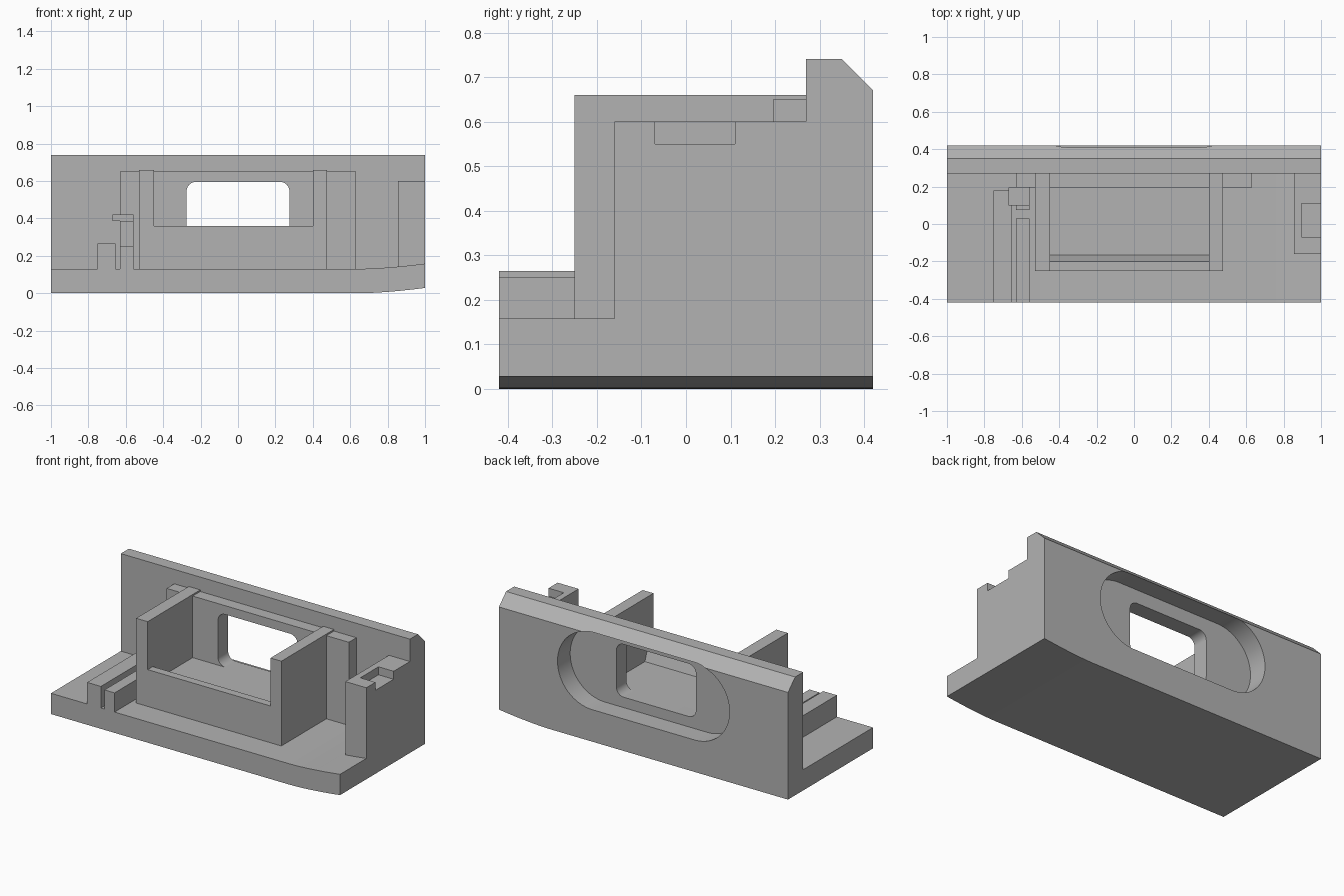
import bpy, bmesh, math
from mathutils import Vector

cube = bpy.data.objects.get("Cube")
if cube:
    bpy.data.objects.remove(cube, do_unlink=True)

grey = bpy.data.materials.new("plain_grey")
grey.use_nodes = True
colour = (0.45, 0.45, 0.45, 1)
grey.diffuse_color = colour
grey.node_tree.nodes["Principled BSDF"].inputs["Base Color"].default_value = colour


def prism(name, profile, axis, start, end):
    """Extrude a 2D profile along axis 'x' (profile is y,z) or 'y' (profile is x,z)."""
    bm = bmesh.new()
    place = (lambda a, b: (start, a, b)) if axis == "x" else (lambda a, b: (a, start, b))
    face = bm.faces.new([bm.verts.new(place(a, b)) for a, b in profile])
    out = bmesh.ops.extrude_face_region(bm, geom=[face])
    step = Vector((end - start, 0, 0)) if axis == "x" else Vector((0, end - start, 0))
    moved = [g for g in out["geom"] if isinstance(g, bmesh.types.BMVert)]
    bmesh.ops.translate(bm, verts=moved, vec=step)
    bmesh.ops.recalc_face_normals(bm, faces=bm.faces[:])
    mesh = bpy.data.meshes.new(name)
    bm.to_mesh(mesh)
    bm.free()
    mesh.materials.append(grey)
    obj = bpy.data.objects.new(name, mesh)
    bpy.context.collection.objects.link(obj)
    return obj


def block(name, x, y, z):
    return prism(name, [(x[0], z[0]), (x[1], z[0]), (x[1], z[1]), (x[0], z[1])], "y", *y)


def rounded(width, height, radius, cz, steps=16):
    """Rounded rectangle outline in x,z, centred on x = 0."""
    pts = []
    for q, (sx, sz) in enumerate([(1, 1), (-1, 1), (-1, -1), (1, -1)]):
        for i in range(steps + 1):
            a = math.pi / 2 * (q + i / steps)
            pts.append((sx * (width / 2 - radius) + radius * math.cos(a),
                        cz + sz * (height / 2 - radius) + radius * math.sin(a)))
    # drop doubled points where straight runs vanish
    return [p for i, p in enumerate(pts) if math.dist(p, pts[i - 1]) > 1e-5]


def cut(obj, *cutters):
    bpy.context.view_layer.objects.active = obj
    for c in cutters:
        mod = obj.modifiers.new("cut", "BOOLEAN")
        mod.operation = "DIFFERENCE"
        mod.solver = "EXACT"
        mod.object = c
        bpy.ops.object.modifier_apply(modifier=mod.name)


def smooth(obj):
    bpy.ops.object.select_all(action="DESELECT")
    obj.select_set(True)
    bpy.context.view_layer.objects.active = obj
    bpy.ops.object.shade_smooth_by_angle(angle=math.radians(25))


# Base plate, bending upward toward its left end
FLOOR = 0.13
bend = [(0.65 + 0.35 * i / 8, 0.028 * (i / 8) ** 1.6) for i in range(9)]
base = prism("base_plate",
             [(-1, 0)] + bend + [(x, z + FLOOR) for x, z in reversed(bend)] + [(-1, FLOOR)],
             "y", -0.42, 0.42)

# Back wall with chamfered top edge, and the window frame in front of it
wall = prism("back_wall", [(0.27, FLOOR), (0.42, FLOOR), (0.42, 0.67), (0.35, 0.74), (0.27, 0.74)],
             "x", -1, 1)
frame = block("window_frame", (-0.63, 0.63), (0.195, 0.27), (FLOOR, 0.65))

# Long rounded recess at the back and the window through wall and frame
recess = prism("recess_cutter", rounded(1.19, 0.48, 0.24, 0.44), "y", 0.295, 0.6)
window = prism("window_cutter", rounded(0.55, 0.33, 0.05, 0.43), "y", 0.1, 0.5)
cut(wall, base, recess, window)
cut(frame, window)

# Open tray: two side walls and a floor with a raised front lip
for name, x in (("right_tray_side", (-0.53, -0.45)), ("left_tray_side", (0.4, 0.475))):
    block(name, x, (-0.25, 0.27), (FLOOR, 0.66))
prism("tray_floor", [(-0.25, FLOOR), (0.195, FLOOR), (0.195, 0.265), (-0.165, 0.265),
                     (-0.2, 0.36), (-0.25, 0.36)], "x", -0.45, 0.4)

# Notched block at the left end
end_block = block("end_block", (0.855, 1), (-0.16, 0.27), (FLOOR, 0.6))
notch = block("notch_cutter", (0.895, 1.2), (-0.07, 0.11), (0.55, 0.8))
cut(end_block, base, notch)

# Rails, post and cap at the right end
block("outer_rail", (-0.75, -0.655), (-0.42, 0.18), (FLOOR, 0.265))
block("inner_rail", (-0.63, -0.56), (-0.42, 0.03), (FLOOR, 0.25))
block("post", (-0.63, -0.56), (0.075, 0.195), (FLOOR, 0.385))
block("post_cap", (-0.67, -0.56), (0.1, 0.195), (0.385, 0.42))

for cutter in (recess, window, notch):
    bpy.data.objects.remove(cutter, do_unlink=True)
for part in (base, wall, frame):
    smooth(part)
